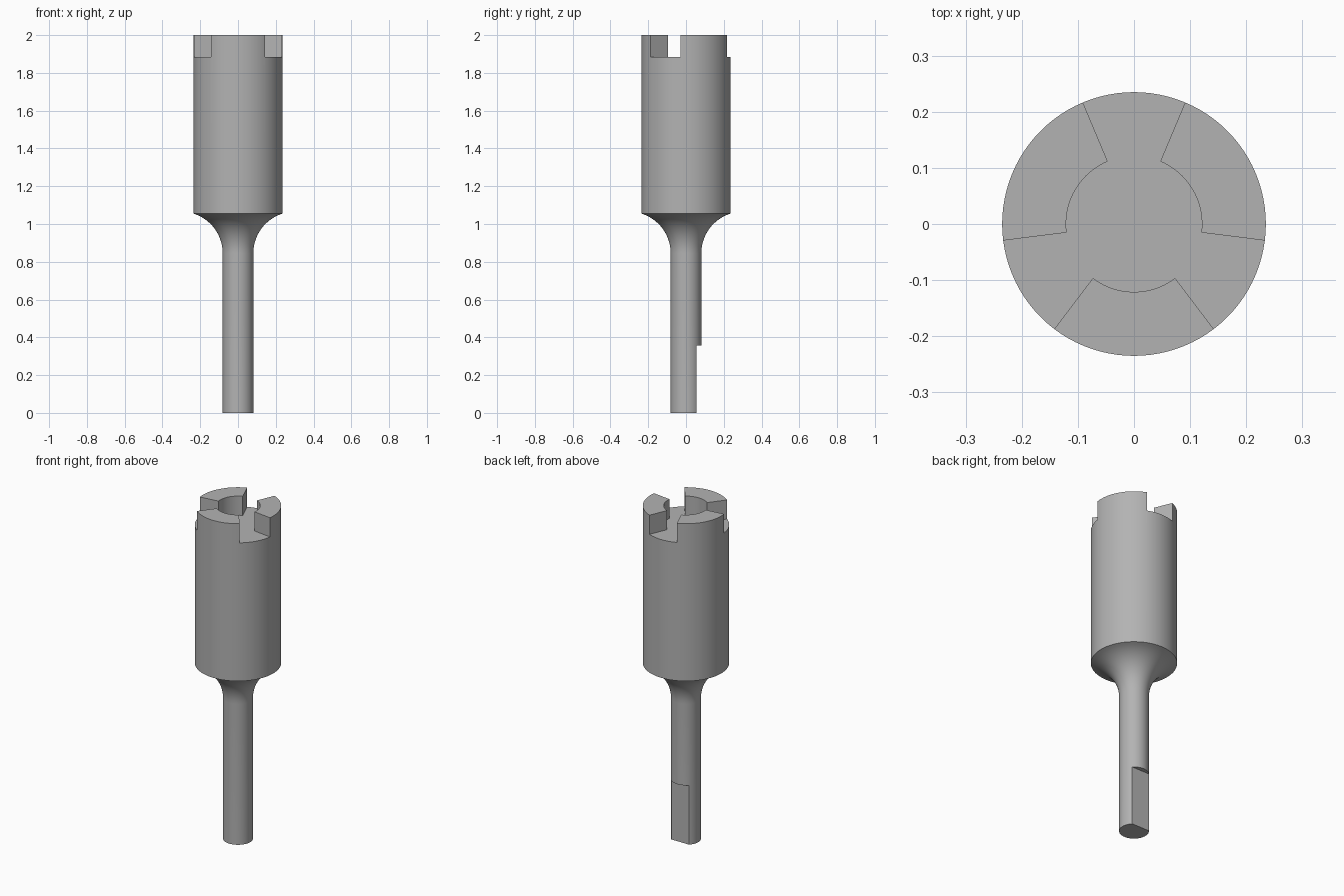
import bpy, bmesh
from math import sin, cos, radians, sqrt
from mathutils import Matrix, Vector

cube = bpy.data.objects.get("Cube")
if cube:
    bpy.data.objects.remove(cube, do_unlink=True)

HEAD_R, SHANK_R, HUB_R = 0.235, 0.081, 0.121
FILLET_R, FILLET_Z = 0.22, 0.845
TOP, FLOOR, TOOTH_HALF = 2.0, 1.885, 37.2
SEGMENTS = 96

steel = bpy.data.materials.new("steel grey")
steel.use_nodes = True
grey = (0.45, 0.45, 0.45, 1)
steel.diffuse_color = grey
steel.node_tree.nodes["Principled BSDF"].inputs["Base Color"].default_value = grey


def make_object(name, bm):
    bmesh.ops.recalc_face_normals(bm, faces=bm.faces)
    mesh = bpy.data.meshes.new(name)
    bm.to_mesh(mesh)
    bm.free()
    obj = bpy.data.objects.new(name, mesh)
    bpy.context.collection.objects.link(obj)
    mesh.materials.append(steel)
    return obj


def lathe(name, profile):
    bm = bmesh.new()
    rings = []
    for r, z in profile:
        turn = [radians(360 * i / SEGMENTS) for i in range(SEGMENTS)]
        rings.append([bm.verts.new((r * cos(a), r * sin(a), z)) for a in turn])
    for low, high in zip(rings, rings[1:]):
        for i in range(SEGMENTS):
            j = (i + 1) % SEGMENTS
            bm.faces.new((low[i], low[j], high[j], high[i]))
    bm.faces.new(rings[0])
    bm.faces.new(rings[-1])
    return make_object(name, bm)


def prism(name, outline, z0, z1):
    bm = bmesh.new()
    face = bm.faces.new([bm.verts.new((x, y, z0)) for x, y in outline])
    grown = bmesh.ops.extrude_face_region(bm, geom=[face])["geom"]
    top = [v for v in grown if isinstance(v, bmesh.types.BMVert)]
    bmesh.ops.translate(bm, verts=top, vec=(0, 0, z1 - z0))
    return make_object(name, bm)


def cut(target, cutter):
    cutter.hide_render = True
    mod = target.modifiers.new("cut", 'BOOLEAN')
    mod.operation, mod.solver, mod.object = 'DIFFERENCE', 'EXACT', cutter
    bpy.context.view_layer.objects.active = target
    bpy.ops.object.modifier_apply(modifier=mod.name)
    bpy.data.objects.remove(cutter, do_unlink=True)


# Turned body: shank, concave fillet, head
profile = [(SHANK_R, 0), (SHANK_R, FILLET_Z)]
center = SHANK_R + FILLET_R
rim_z = FILLET_Z + sqrt(FILLET_R ** 2 - (center - HEAD_R) ** 2)
sweep = Vector((HEAD_R - center, rim_z - FILLET_Z)).angle(Vector((-1, 0)))
for i in range(1, 15):
    a = sweep * i / 14
    profile.append((center - FILLET_R * cos(a), FILLET_Z + FILLET_R * sin(a)))
profile.append((HEAD_R, TOP))
body = lathe("toothed_cutter_body", profile)

# Central recess and three radial slots, leaving three teeth
outline = []
for middle in (30, 150, 270):
    start, end = middle - TOOTH_HALF, middle + TOOTH_HALF
    arc = [(HUB_R, start + (end - start) * i / 20) for i in range(21)]
    for r, deg in [(0.4, start)] + arc + [(0.4, end)]:
        outline.append((r * cos(radians(deg)), r * sin(radians(deg))))
cut(body, prism("slot_cutter", outline, FLOOR, TOP + 0.1))

# Clamping flat at the back of the shank
flat = [(-0.2, 0.055), (0.2, 0.055), (0.2, 0.3), (-0.2, 0.3)]
cut(body, prism("flat_cutter", flat, -0.1, 0.357))

bpy.ops.object.select_all(action='DESELECT')
body.select_set(True)
bpy.context.view_layer.objects.active = body
bpy.ops.object.shade_smooth_by_angle(angle=radians(25))
